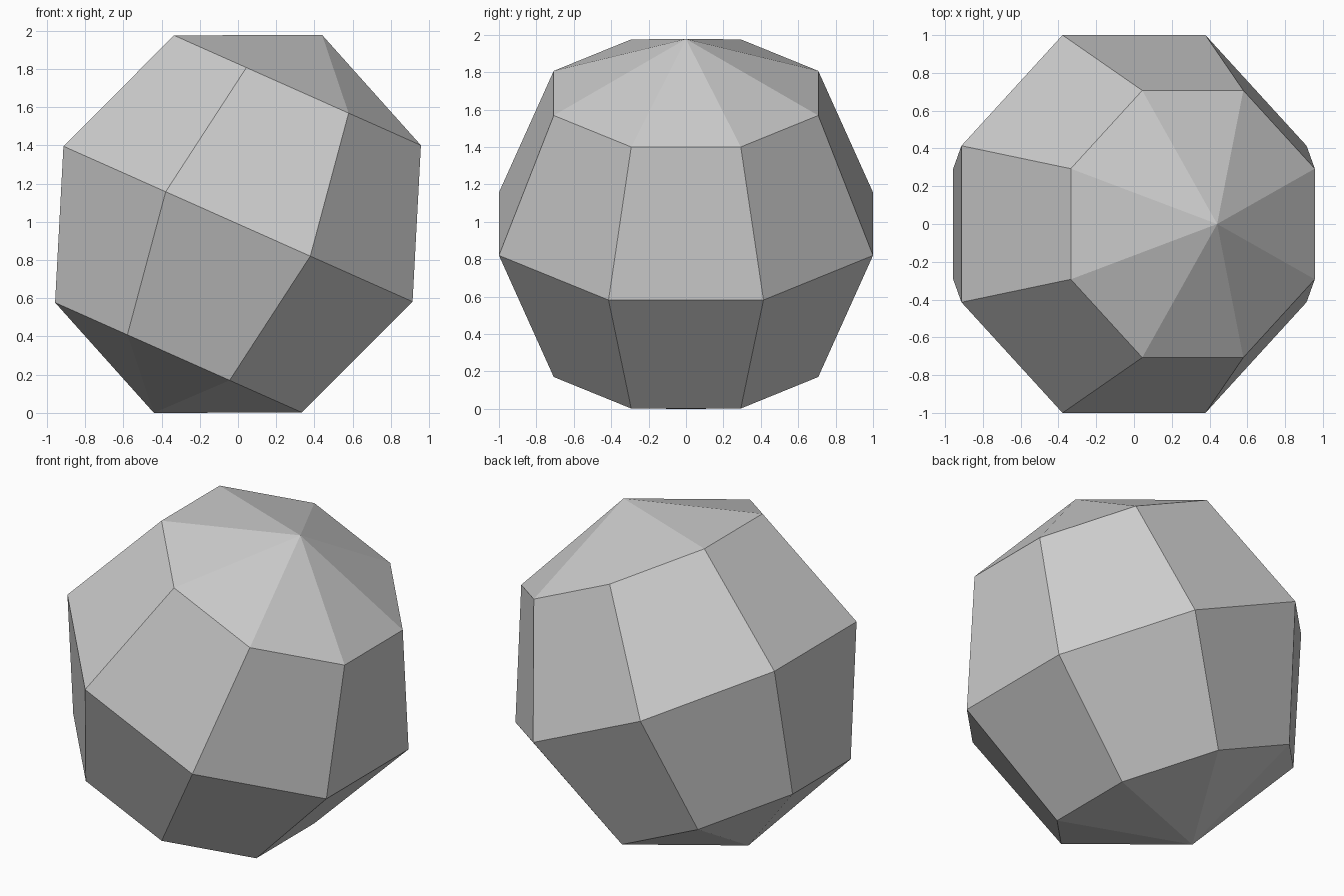
import bpy
from math import radians, cos
from mathutils import Matrix

if "Cube" in bpy.data.objects:
    bpy.data.objects.remove(bpy.data.objects["Cube"])

TILT = radians(24)
RADIUS = 1 / cos(radians(22.5))  # flats of the octagon sit at y = +-1

# Low-poly ball: 8 segments, 4 bands, flat faces
bpy.ops.mesh.primitive_uv_sphere_add(segments=8, ring_count=4, radius=RADIUS)
ball = bpy.context.object
ball.name = "tilted_ball"

# Turn flats to the front, then lean the pole axis towards +x
ball.data.transform(Matrix.Rotation(TILT, 4, 'Y') @ Matrix.Rotation(radians(22.5), 4, 'Z'))

# Stand on the ground
lowest = min(v.co.z for v in ball.data.vertices)
ball.data.transform(Matrix.Translation((0, 0, -lowest)))
ball.data.update()
